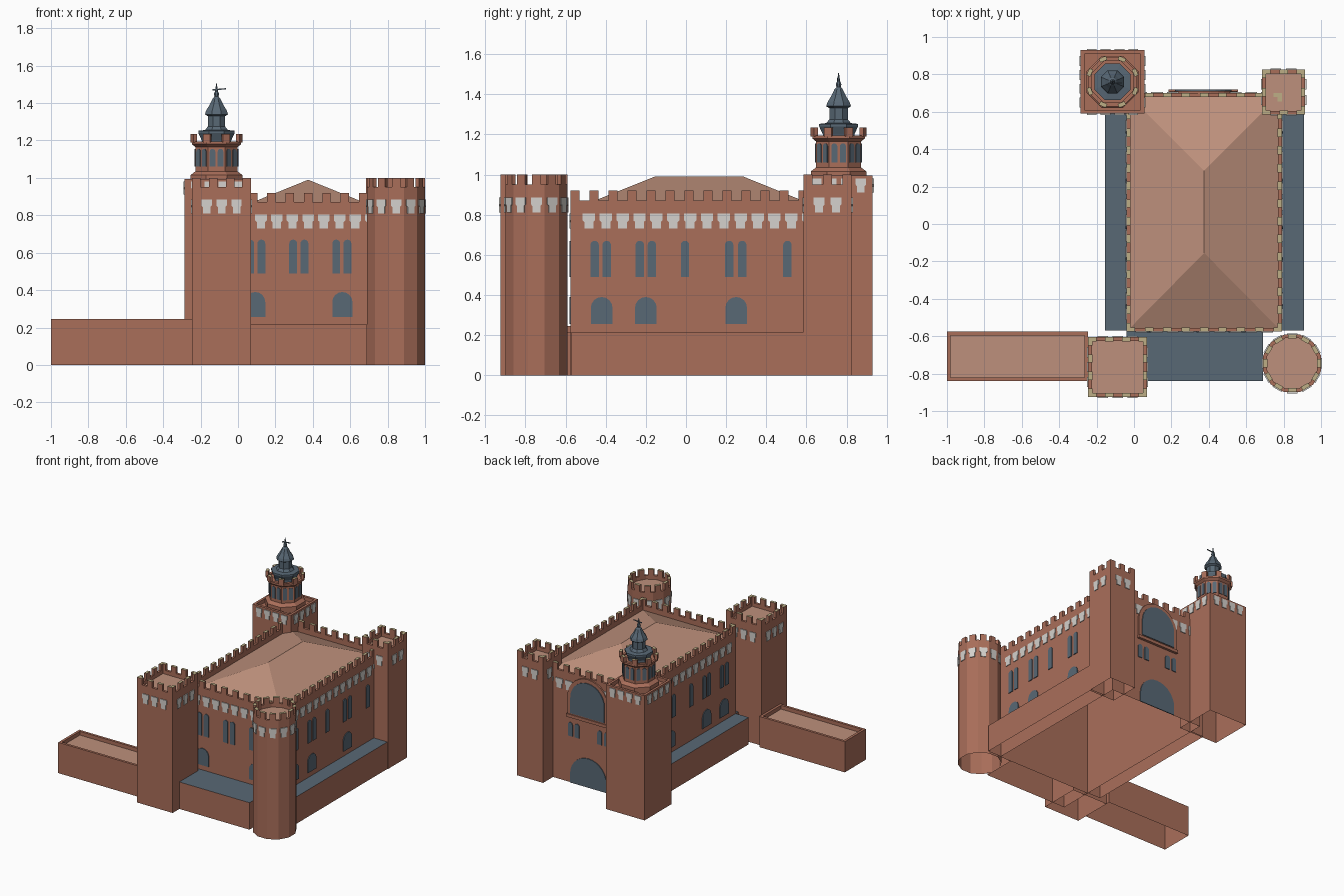
import bpy, bmesh
from math import sin, cos, pi, atan2, radians
from mathutils import Vector

cube = bpy.data.objects.get("Cube")
if cube:
    bpy.data.objects.remove(cube, do_unlink=True)


def material(name, rgb):
    m = bpy.data.materials.new(name)
    m.use_nodes = True
    m.diffuse_color = (*rgb, 1)
    m.node_tree.nodes["Principled BSDF"].inputs["Base Color"].default_value = (*rgb, 1)
    return m


BRICK = material("brick", (0.40, 0.156, 0.102))
ROOF = material("pale_clay", (0.51, 0.28, 0.20))
SLATE = material("slate", (0.098, 0.138, 0.178))
PANEL = material("light_plaster", (0.66, 0.64, 0.61))
TAN = material("tan_cap", (0.51, 0.43, 0.24))


def finish(name, bm, mats):
    me = bpy.data.meshes.new(name)
    bm.normal_update()
    bm.to_mesh(me)
    bm.free()
    for m in mats:
        me.materials.append(m)
    ob = bpy.data.objects.new(name, me)
    bpy.context.collection.objects.link(ob)
    return ob


def loft(bm, loops, cap_start=False, cap_end=False):
    """Skin a stack of equal loops; returns the end cap."""
    rings = [[bm.verts.new(p) for p in lp] for lp in loops]
    for a, b in zip(rings, rings[1:]):
        for i in range(len(a)):
            j = (i + 1) % len(a)
            bm.faces.new((a[i], a[j], b[j], b[i]))
    if cap_start:
        bm.faces.new(rings[0][::-1])
    if cap_end:
        return bm.faces.new(rings[-1])


def rect(x0, x1, y0, y1):
    return [(x0, y0), (x1, y0), (x1, y1), (x0, y1)]


def ngon(cx, cy, r, n):
    return [(cx + r * cos((i + .5) * 2 * pi / n), cy + r * sin((i + .5) * 2 * pi / n)) for i in range(n)]


def at(pts, z):
    return [(x, y, z) for x, y in pts]


def inset(pts, t):
    xs, ys = [p[0] for p in pts], [p[1] for p in pts]
    cx, cy = (min(xs) + max(xs)) / 2, (min(ys) + max(ys)) / 2
    sx, sy = 1 - t / (max(xs) - cx), 1 - t / (max(ys) - cy)
    return [(cx + (x - cx) * sx, cy + (y - cy) * sy) for x, y in pts]


def shell(name, pts, z0, z1, floor_z, floor=ROOF, rim=0.02):
    """Hollow wall with a parapet and a sunken floor, open underneath."""
    bm = bmesh.new()
    inner = inset(pts, rim)
    cap = loft(bm, [at(pts, z0), at(pts, z1), at(inner, z1), at(inner, floor_z)], cap_end=True)
    if floor:
        cap.material_index = 1
    else:
        bm.faces.remove(cap)
    return finish(name, bm, [BRICK, floor or BRICK])


def merlon(bm, x, y, a, z, w, t=0.022, h=0.05):
    n, s = Vector((cos(a), sin(a))), Vector((-sin(a), cos(a)))
    c = Vector((x, y)) - n * t / 2
    base = [c + n * i * t / 2 + s * j * w / 2 for i, j in ((-1, -1), (1, -1), (1, 1), (-1, 1))]
    loft(bm, [at(base, z), at(base, z + h)], cap_end=True).material_index = 1


def edges(pts):
    for i, p in enumerate(pts):
        a, b = Vector(p), Vector(pts[(i + 1) % len(pts)])
        d = b - a
        yield a, b, atan2(-d.x, d.y)


def battlement(name, pts, z, pitch, w=0.045):
    bm = bmesh.new()
    for a, b, ang in edges(pts):
        d = b - a
        n = round(d.length / pitch)
        if n < 2:
            merlon(bm, *((a + b) / 2), ang, z, w)
            continue
        for i in range(n + 1):
            merlon(bm, *(a + d.normalized() * (w / 2 + (d.length - w) * i / n)), ang, z, w)
    finish(name, bm, [BRICK, TAN])


def plate(bm, outline, x, y, a, t=0.006):
    """Thin plate on a wall at x, y whose outward direction is a."""
    n, s = Vector((cos(a), sin(a), 0)), Vector((-sin(a), cos(a), 0))
    back = [Vector((x, y, v)) + s * u for u, v in outline]
    loft(bm, [back, [p + n * t for p in back]], cap_end=True)


def arch(w, z0, z1, steps=8):
    r = w / 2
    return [(-r, z0), (r, z0)] + [(r * cos(i * pi / steps), z1 - r + r * sin(i * pi / steps)) for i in range(steps + 1)]


def stepped(z0, z1, w=0.058):
    m = z0 + (z1 - z0) * 0.45
    return [(-w * .36, z0), (w * .36, z0), (w * .36, m), (w / 2, m + .008), (w / 2, z1), (-w / 2, z1), (-w / 2, m + .008), (-w * .36, m)]


def frieze(name, pts, z0, z1, pitch, counts, w=0.055):
    bm = bmesh.new()
    for k, (a, b, ang) in enumerate(edges(pts)):
        n = counts[k % len(counts)]
        for i in range(n):
            p = (a + b) / 2 + (b - a).normalized() * (i - (n - 1) / 2) * pitch
            plate(bm, stepped(z0, z1, w), p.x, p.y, ang)
    finish(name, bm, [PANEL])


FRONT, RIGHT, BACK, LEFT = -pi / 2, 0, pi / 2, pi

# Great hall with hipped roof
hall = rect(-0.04, 0.79, -0.575, 0.70)
shell("hall_walls", hall, 0, 0.87, 0.82, None)
battlement("hall_battlement", hall, 0.87, 0.1)
frieze("hall_frieze", hall, 0.73, 0.805, 0.084, (9, 14), 0.062)
bm = bmesh.new()
e = [bm.verts.new(p) for p in at(inset(hall, 0.02), 0.83)]
r0, r1 = bm.verts.new((0.375, -0.155, 0.99)), bm.verts.new((0.375, 0.285, 0.99))
for f in ((e[0], e[1], r0), (e[1], e[2], r1, r0), (e[2], e[3], r1), (e[3], e[0], r0, r1)):
    bm.faces.new(f)
finish("hall_roof", bm, [ROOF])

# Low terraces around the hall
bm = bmesh.new()
for r in (rect(-0.155, -0.04, -0.57, 0.6), rect(0.79, 0.91, -0.57, 0.6), rect(-0.04, 0.69, -0.84, -0.575)):
    loft(bm, [at(r, 0), at(r, 0.215)], cap_end=True).material_index = 1
finish("terraces", bm, [BRICK, SLATE])

# Hall windows
bm = bmesh.new()
tall, low = arch(0.042, 0.49, 0.67), arch(0.108, 0.255, 0.39)
for c in (0.095, 0.325, 0.555):
    for s in (-0.03, 0.03):
        plate(bm, tall, c + s, -0.575, FRONT)
for c in (0.092, 0.558):
    plate(bm, low, c, -0.575, FRONT)
for x, a in ((0.79, RIGHT), (-0.04, LEFT)):
    for y in (-0.455, -0.395, -0.23, -0.17, -0.005, 0.215, 0.28, 0.505):
        plate(bm, tall, x, y, a)
    for y in (-0.42, -0.2, 0.25):
        plate(bm, low, x, y, a)
for c in (0.24, 0.5):
    for s in (-0.03, 0.03):
        plate(bm, arch(0.04, 0.37, 0.48), c + s, 0.70, BACK)
plate(bm, arch(0.32, 0, 0.23, 14), 0.37, 0.70, BACK)
plate(bm, arch(0.30, 0.56, 0.835, 14), 0.37, 0.712, BACK)
finish("hall_windows", bm, [SLATE])

# Raised surround and sill of the large back window
bm = bmesh.new()
plate(bm, arch(0.36, 0.54, 0.865, 14), 0.37, 0.70, BACK, 0.012)
plate(bm, [(-.185, .525), (.185, .525), (.185, .55), (-.185, .55)], 0.37, 0.70, BACK, 0.02)
finish("back_window_surround", bm, [BRICK])

# Annex
shell("annex", rect(-1.0, -0.245, -0.84, -0.575), 0, 0.245, 0.215)

# Corner towers
square = rect(-0.245, 0.07, -0.925, -0.605)
shell("front_right_tower", square, 0, 0.95, 0.92)
battlement("front_right_battlement", square, 0.95, 0.1)
frieze("front_right_frieze", square, 0.81, 0.885, 0.08, (3,))

small = rect(0.685, 0.915, 0.585, 0.825)
shell("back_left_tower", small, 0, 0.95, 0.92)
battlement("back_left_battlement", small, 0.95, 0.115)
frieze("back_left_frieze", small, 0.81, 0.885, 0.083, (2,))

rounded = ngon(0.845, -0.745, 0.16, 12)
shell("round_tower", rounded, 0, 0.95, 0.92)
battlement("round_battlement", rounded, 0.95, 0.1)
frieze("round_frieze", rounded, 0.81, 0.885, 0.08, (1,), 0.056)

# Clock-style great tower with octagonal turret
TX, TY = -0.115, 0.76
great = rect(TX - 0.17, TX + 0.17, TY - 0.17, TY + 0.17)
shell("great_tower", great, 0, 0.995, 0.965, BRICK)
frieze("great_tower_frieze", great, 0.91, 0.98, 0.074, (4,), 0.052)
bm = bmesh.new()
loft(bm, [at(ngon(TX, TY, r, 8), z) for r, z in (
    (.15, .96), (.15, 1.015), (.122, 1.035), (.122, 1.165), (.142, 1.18),
    (.142, 1.195), (.12, 1.195), (.12, 1.185))], cap_end=True)
finish("turret", bm, [BRICK])
bm = bmesh.new()
for x, y in ngon(TX, TY, 0.142, 8):
    merlon(bm, x, y, atan2(y - TY, x - TX), 1.19, 0.04, h=0.045)
finish("turret_battlement", bm, [BRICK, TAN])
bm = bmesh.new()
for a, b, ang in edges(ngon(TX, TY, 0.122, 8)):
    for s in (0.27, 0.73):
        plate(bm, arch(0.03, 1.06, 1.155), *a.lerp(b, s), ang, 0.004)
finish("turret_windows", bm, [SLATE])

# Slate lantern, cupola and finial
bm = bmesh.new()
loft(bm, [at(ngon(TX, TY, r, 8), z) for r, z in (
    (.085, 1.18), (.085, 1.2), (.105, 1.24), (.105, 1.252), (.066, 1.256), (.05, 1.275), (.05, 1.33),
    (.067, 1.34), (.06, 1.36), (.04, 1.39), (.022, 1.425), (.012, 1.435),
    (.015, 1.45), (.008, 1.465), (.002, 1.505))], cap_end=True)
finish("spire", bm, [SLATE])
bm = bmesh.new()
plate(bm, [(-.02, 1.466), (.05, 1.474), (.05, 1.48), (-.02, 1.474)], TX, TY - 0.003, FRONT)
finish("weather_vane", bm, [SLATE])
